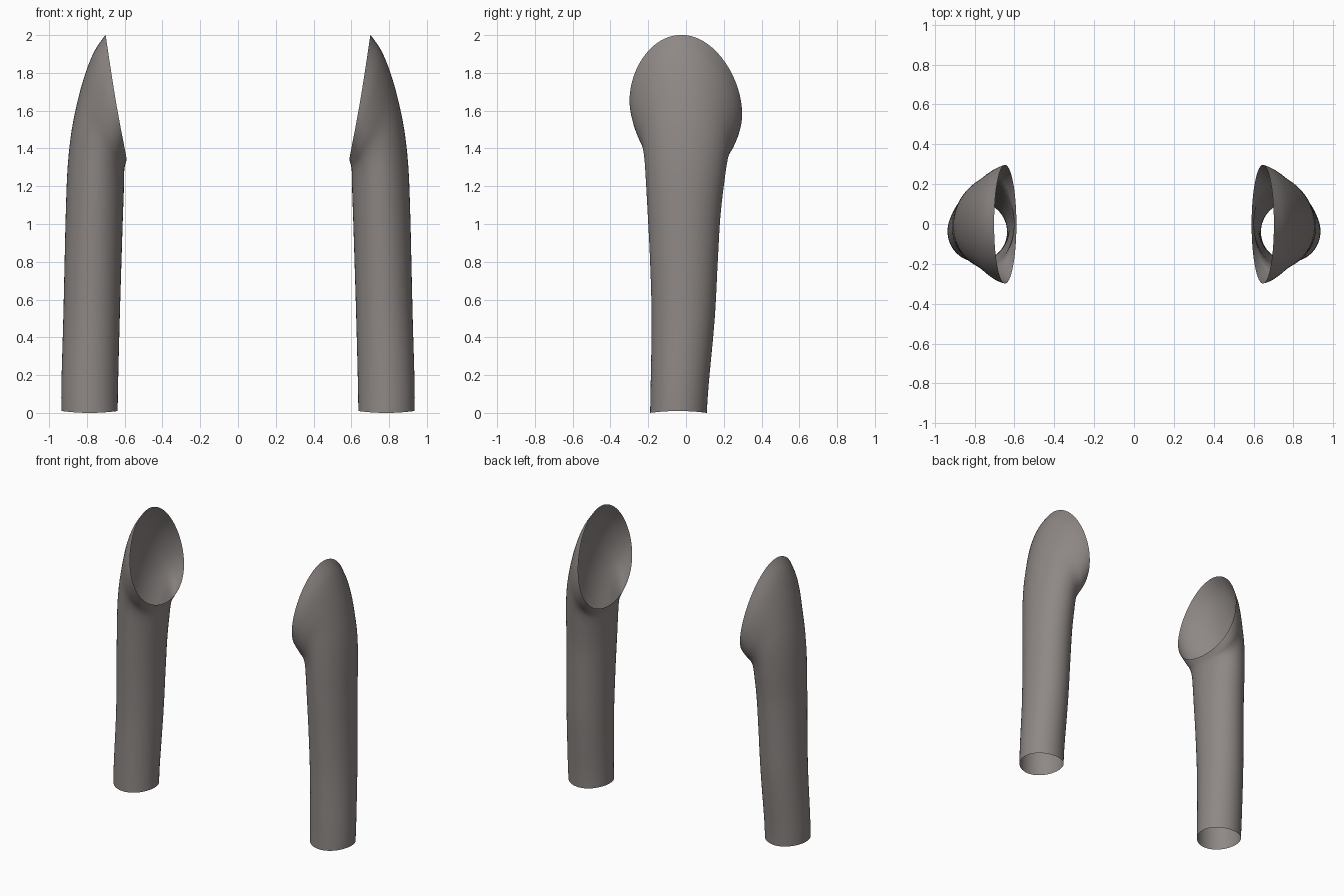
import bpy, bmesh, math

if "Cube" in bpy.data.objects:
    bpy.data.objects.remove(bpy.data.objects["Cube"])

SIDES, STEPS = 64, 6

# Ring profile of one sleeve, hem to slanted opening:
# outer x, z | side x, z | inner x, z | y min, y max | z skew between the two sides
RINGS = [
    (.935, .010, .785, .000, .637, .010, -.190, .110, 0),
    (.935, .150, .785, .150, .635, .150, -.187, .120, 0),
    (.925, .500, .775, .500, .626, .500, -.182, .152, 0),
    (.918, .800, .767, .800, .617, .800, -.190, .168, 0),
    (.912, 1.05, .760, 1.04, .610, 1.02, -.202, .182, 0),
    (.902, 1.30, .755, 1.24, .605, 1.16, -.213, .205, 0),
    (.880, 1.50, .747, 1.36, .603, 1.24, -.222, .222, -.005),
    (.842, 1.68, .730, 1.44, .602, 1.285, -.238, .240, -.015),
    (.800, 1.82, .703, 1.51, .598, 1.31, -.267, .266, -.025),
    (.757, 1.92, .675, 1.57, .593, 1.328, -.288, .285, -.032),
    (.702, 2.00, .647, 1.618, .590, 1.34, -.299, .297, -.035),
]


def catmull(p0, p1, p2, p3, t):
    return [0.5 * (2 * b + (c - a) * t + (2 * a - 5 * b + 4 * c - d) * t * t
                   + (3 * b - a - 3 * c + d) * t ** 3)
            for a, b, c, d in zip(p0, p1, p2, p3)]


def smooth_rings():
    last = len(RINGS) - 1
    out = []
    for i in range(last):
        quad = [RINGS[min(max(k, 0), last)] for k in range(i - 1, i + 3)]
        out += [catmull(*quad, s / STEPS) for s in range(STEPS)]
    return out + [RINGS[-1]]


def ring_point(ring, angle, side):
    xo, zo, xs, zs, xi, zi, y0, y1, skew = ring
    c, s = math.cos(angle), math.sin(angle)
    x = xs + c * (xo - xi) / 2 + c * c * ((xo + xi) / 2 - xs)
    z = zs + c * (zo - zi) / 2 + c * c * ((zo + zi) / 2 - zs) + s * skew
    y = (y0 + y1) / 2 + s * (y1 - y0) / 2
    return (side * x, y, z)


fabric = bpy.data.materials.new("warm grey fabric")
fabric.diffuse_color = (0.27, 0.245, 0.235, 1)
fabric.use_nodes = True
fabric.node_tree.nodes["Principled BSDF"].inputs["Base Color"].default_value = fabric.diffuse_color


# Open tube lofted through the rings
def make_sleeve(name, side):
    bm = bmesh.new()
    loops = [[bm.verts.new(ring_point(r, 2 * math.pi * k / SIDES, side))
              for k in range(SIDES)] for r in smooth_rings()]
    for a, b in zip(loops, loops[1:]):
        for k in range(SIDES):
            n = (k + 1) % SIDES
            quad = [a[k], a[n], b[n], b[k]]
            face = bm.faces.new(quad if side > 0 else quad[::-1])
            face.smooth = True
    mesh = bpy.data.meshes.new(name)
    bm.to_mesh(mesh)
    bm.free()
    mesh.materials.append(fabric)
    bpy.context.collection.objects.link(bpy.data.objects.new(name, mesh))


make_sleeve("right_sleeve", 1)
make_sleeve("left_sleeve", -1)
